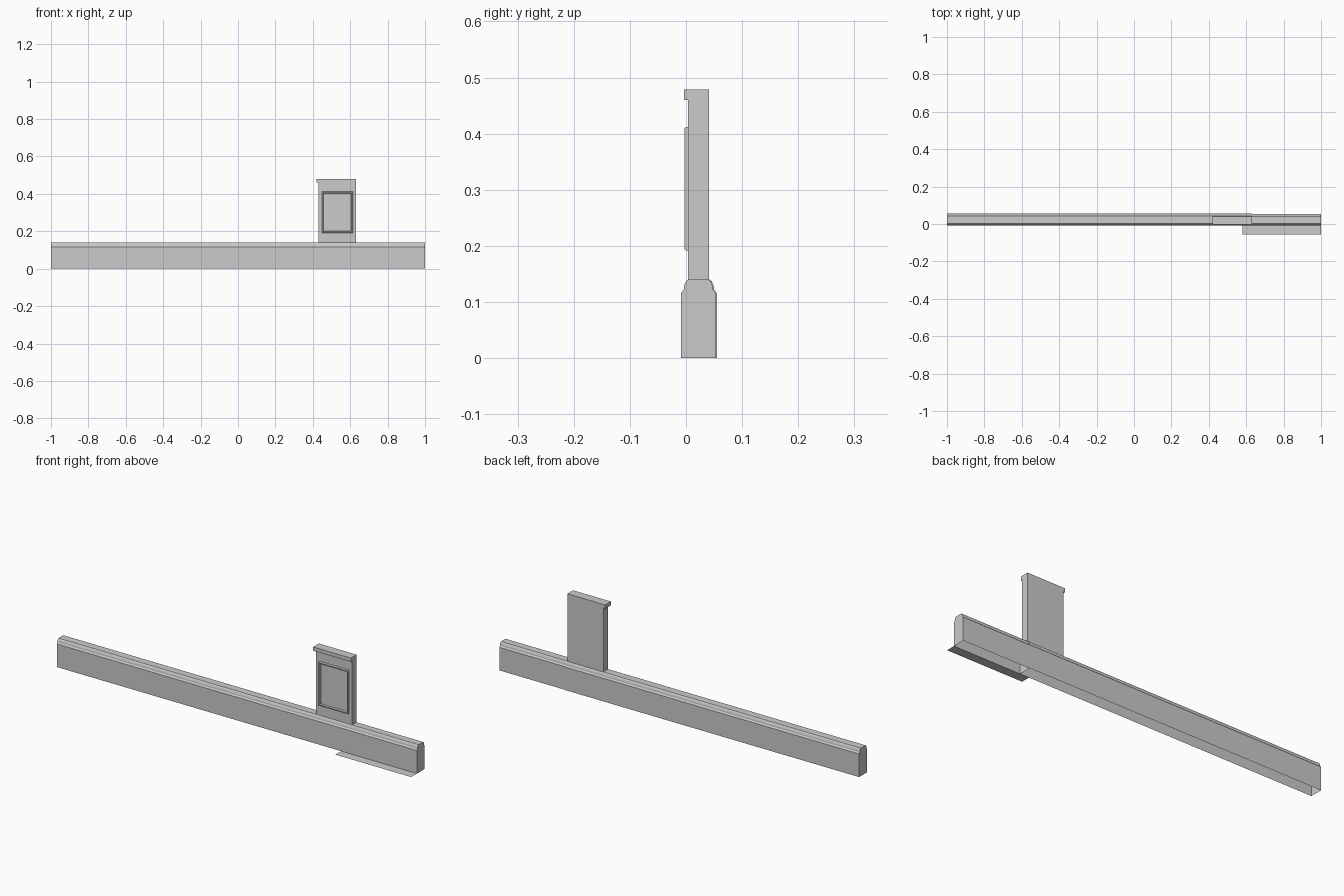
import bpy

if "Cube" in bpy.data.objects:
    bpy.data.objects.remove(bpy.data.objects["Cube"])


def make(name, verts, faces):
    mesh = bpy.data.meshes.new(name)
    mesh.from_pydata(verts, [], faces)
    mesh.update()
    obj = bpy.data.objects.new(name, mesh)
    bpy.context.collection.objects.link(obj)
    return obj


def trim(name, profile, x0, x1, caps):
    """Extrude an open (bottomless) y-z profile along x."""
    n = len(profile)
    verts = [(x, y, z) for x in (x0, x1) for y, z in profile]
    faces = [(i, i + n, i + n + 1, i + 1) for i in range(n - 1)]
    if 'L' in caps:
        faces.append(tuple(range(n)))
    if 'R' in caps:
        faces.append(tuple(reversed(range(n, 2 * n))))
    return make(name, verts, faces)


def box(name, x0, x1, y0, y1, z0, z1, bottom=True):
    verts = [(x, y, z) for z in (z0, z1)
             for x, y in ((x0, y0), (x1, y0), (x1, y1), (x0, y1))]
    faces = [(4, 5, 6, 7)]
    faces += [(i, (i + 1) % 4, (i + 1) % 4 + 4, i + 4) for i in range(4)]
    if bottom:
        faces.append((3, 2, 1, 0))
    return make(name, verts, faces)


def base_profile(back):
    """Moulded baseboard section, from front bottom over the top to back."""
    front = [(-0.009, 0), (-0.009, 0.116), (-0.004, 0.122),
             (-0.003, 0.13), (0, 0.137), (0.004, 0.14)]
    rear = [(back - y - 0.009, z) for y, z in reversed(front)]
    return front + rear


# Moulded base in two lengths
trim("base_long", base_profile(0.055), -1, 0.63, "LR")
trim("base_short", base_profile(0.053), 0.63, 1, "R")

# Thin floor strip in front of the short length
make("floor_strip",
     [(0.58, -0.055, 0), (1, -0.055, 0), (1, -0.009, 0), (0.58, -0.009, 0)],
     [(0, 1, 2, 3)])

# Upright post with overhanging cap
box("post", 0.43, 0.63, 0.004, 0.041, 0.14, 0.46, bottom=False)
box("post_cap", 0.42, 0.63, -0.004, 0.041, 0.46, 0.479)

# Raised bead framing the post's front: rectangular loops joined in rings
loops = [(0.0, 0.004), (0.001, -0.001), (0.003, -0.003),
         (0.007, -0.003), (0.009, -0.001), (0.010, 0.004)]
verts, faces = [], []
for inset, y in loops:
    a, b, c, d = 0.448 + inset, 0.615 - inset, 0.191 + inset, 0.412 - inset
    verts += [(a, y, c), (b, y, c), (b, y, d), (a, y, d)]
for k in range(len(loops) - 1):
    for i in range(4):
        j = (i + 1) % 4
        faces.append((4 * k + i, 4 * k + j, 4 * k + 4 + j, 4 * k + 4 + i))
make("panel_bead", verts, faces)
